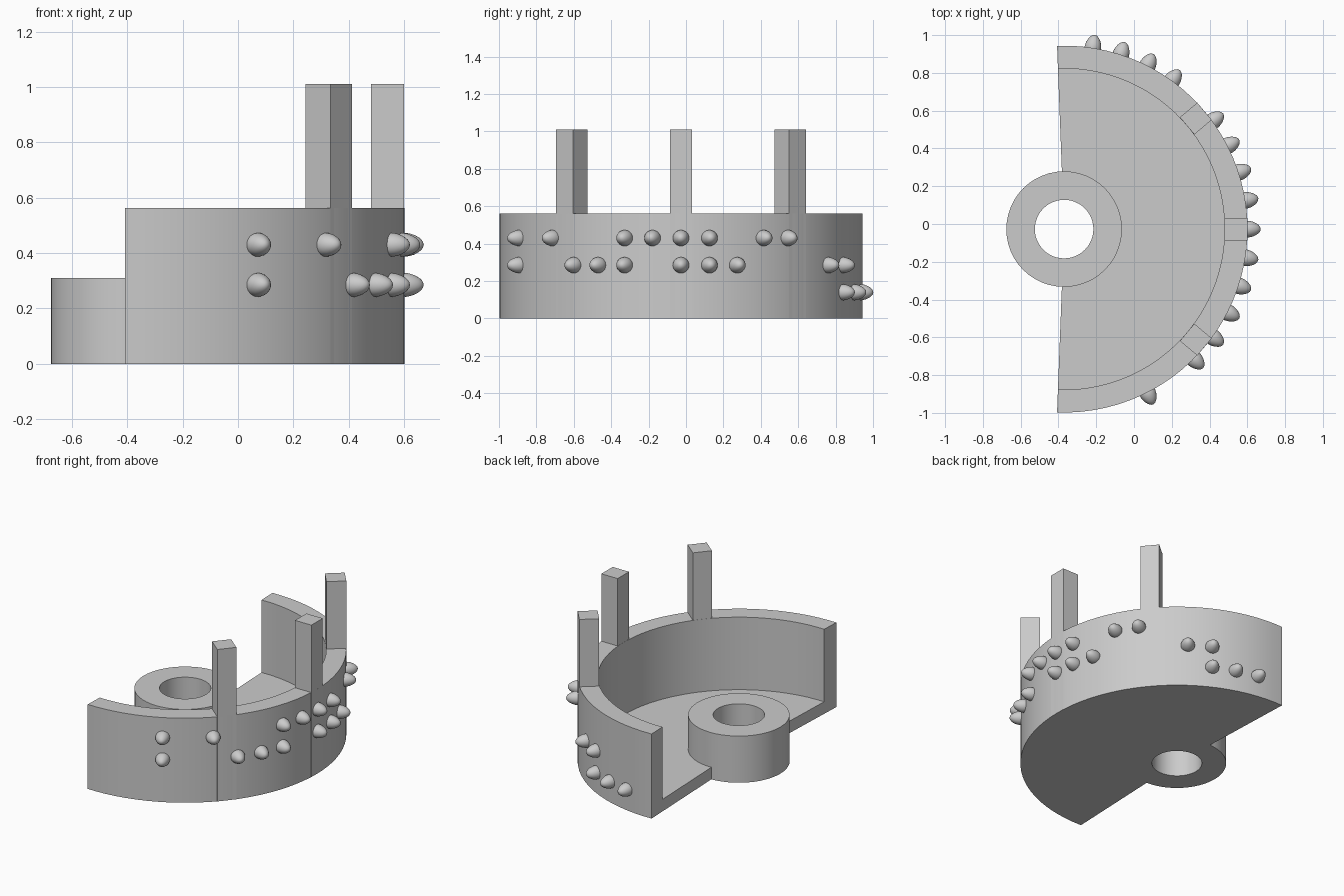
import bpy, bmesh, math
from mathutils import Matrix, Vector

if "Cube" in bpy.data.objects:
    bpy.data.objects.remove(bpy.data.objects["Cube"])

CX, CY = -0.37, -0.027          # shared axis of hub and curved wall
R_OUT, R_IN = 0.971, 0.85

grey = bpy.data.materials.new("light grey")
grey.diffuse_color = (0.6, 0.6, 0.6, 1)
grey.use_nodes = True
grey.node_tree.nodes["Principled BSDF"].inputs["Base Color"].default_value = grey.diffuse_color


def finish(name, bm, smooth=True):
    bmesh.ops.recalc_face_normals(bm, faces=bm.faces[:])
    me = bpy.data.meshes.new(name)
    bm.to_mesh(me)
    bm.free()
    me.materials.append(grey)
    ob = bpy.data.objects.new(name, me)
    bpy.context.collection.objects.link(ob)
    ob.location = (CX, CY, 0)
    if smooth:
        bpy.ops.object.select_all(action='DESELECT')
        ob.select_set(True)
        bpy.context.view_layer.objects.active = ob
        bpy.ops.object.shade_smooth_by_angle(angle=math.radians(35))
    return ob


def lathe(name, profile, a0, a1, steps):
    """Sweep a closed (radius, z) profile around the axis; cap partial sweeps."""
    full = abs(a1 - a0) >= 360
    bm = bmesh.new()
    rings = []
    for i in range(steps if full else steps + 1):
        a = math.radians(a0 + (a1 - a0) * i / steps)
        rings.append([bm.verts.new((r * math.cos(a), r * math.sin(a), z))
                      for r, z in profile])
    n = len(profile)
    for i in range(steps):
        p, q = rings[i], rings[(i + 1) % len(rings)]
        for j in range(n):
            k = (j + 1) % n
            bm.faces.new((p[j], p[k], q[k], q[j]))
    if not full:
        bm.faces.new(rings[0])
        bm.faces.new(rings[-1][::-1])
    return finish(name, bm)


# Half-round tray: floor and curved wall in one L-shaped profile
lathe("tray", [(0.23, 0), (R_OUT, 0), (R_OUT, 0.562), (R_IN, 0.562),
               (R_IN, 0.08), (0.23, 0.08)], -92.2, 92.2, 48)

# Hub with through hole
lathe("hub", [(0.155, 0), (0.306, 0), (0.306, 0.31), (0.155, 0.31)], 0, 360, 48)

# Three square posts flush with the wall
for label, ang in (("front", -40), ("middle", 0), ("back", 40)):
    bm = bmesh.new()
    bmesh.ops.create_cube(bm, size=1)
    bm.transform(Matrix.Rotation(math.radians(ang), 4, 'Z')
                 @ Matrix.Translation(((R_IN + 0.97) / 2, 0, 0.505))
                 @ Matrix.Diagonal((0.97 - R_IN, 0.119, 1.01, 1)))
    finish(label + "_post", bm, smooth=False)

# Egg-shaped studs on a 9 degree grid in three rows
rows = {"upper": (0.43, (-7, -5, -2, -1, 0, 1, 3, 4)),
        "middle": (0.285, (-7, -4, -3, -2, 0, 1, 2, 6, 7)),
        "lower": (0.14, (7, 8, 9))}
for label, (z, slots) in rows.items():
    bm = bmesh.new()
    for s in slots:
        new = bmesh.ops.create_icosphere(bm, subdivisions=3, radius=1)["verts"]
        m = (Matrix.Rotation(math.radians(9 * s), 4, 'Z')
             @ Matrix.Translation((0.977, 0, z)))
        for v in new:
            taper = 1 - 0.15 * max(v.co.x, 0)
            v.co = m @ Vector((v.co.x * 0.064, v.co.y * 0.044 * taper,
                               v.co.z * 0.043 * taper))
    finish(label + "_studs", bm)
